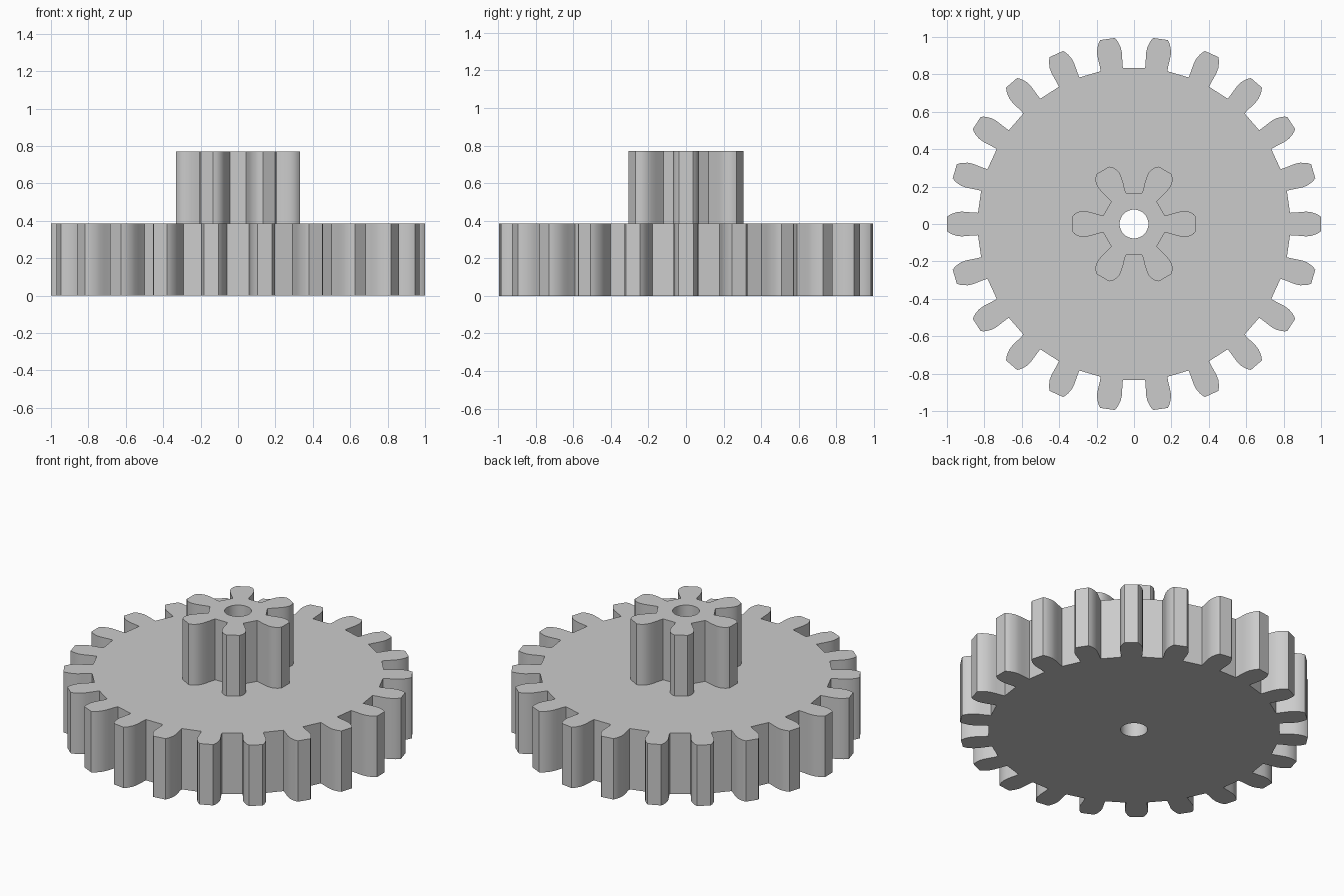
import bpy
import bmesh
from math import cos, sin, tau, radians

cube = bpy.data.objects.get("Cube")
if cube:
    bpy.data.objects.remove(cube, do_unlink=True)

BORE_RADIUS = 0.077
BORE_SIDES = 48
THICKNESS = 0.385

# Material
grey = bpy.data.materials.new("light grey")
grey.use_nodes = True
colour = (0.6, 0.6, 0.6, 1)
grey.diffuse_color = colour
grey.node_tree.nodes["Principled BSDF"].inputs["Base Color"].default_value = colour


def gear_outline(teeth, flank):
    """Repeat one mirrored tooth; flank holds (radius, half width) from root to tip."""
    tooth = [(r, -w) for r, w in flank] + [(r, w) for r, w in reversed(flank)]
    points = []
    for i in range(teeth):
        a = tau * i / teeth
        points += [(x * cos(a) - y * sin(a), x * sin(a) + y * cos(a)) for x, y in tooth]
    return points


def add_loop(bm, points, z):
    verts = [bm.verts.new((x, y, z)) for x, y in points]
    return [bm.edges.new((v, verts[i - 1])) for i, v in enumerate(verts)]


def make_gear(name, teeth, flank, z):
    bore = [(BORE_RADIUS * cos(tau * i / BORE_SIDES), BORE_RADIUS * sin(tau * i / BORE_SIDES))
            for i in range(BORE_SIDES)]
    bm = bmesh.new()
    edges = add_loop(bm, gear_outline(teeth, flank), z) + add_loop(bm, bore, z)
    bmesh.ops.triangle_fill(bm, edges=edges, use_beauty=True, normal=(0, 0, 1))
    # Keep the first cap and raise a second one
    result = bmesh.ops.extrude_face_region(bm, geom=bm.faces[:], use_keep_orig=True)
    raised = [g for g in result["geom"] if isinstance(g, bmesh.types.BMVert)]
    bmesh.ops.translate(bm, verts=raised, vec=(0, 0, THICKNESS))
    bmesh.ops.recalc_face_normals(bm, faces=bm.faces[:])
    mesh = bpy.data.meshes.new(name)
    bm.to_mesh(mesh)
    bm.free()
    mesh.materials.append(grey)
    obj = bpy.data.objects.new(name, mesh)
    bpy.context.collection.objects.link(obj)
    bpy.ops.object.select_all(action="DESELECT")
    obj.select_set(True)
    bpy.context.view_layer.objects.active = obj
    bpy.ops.object.shade_smooth_by_angle(angle=radians(25))
    return obj


# Large lower gear
make_gear("large_gear", 22, [
    (0.834, 0.060), (0.86, 0.061), (0.89, 0.064), (0.92, 0.066),
    (0.945, 0.064), (0.97, 0.056), (0.985, 0.049), (0.999, 0.039)], 0)

# Small upper gear
make_gear("small_gear", 6, [
    (0.165, 0.045), (0.19, 0.051), (0.22, 0.060), (0.25, 0.067),
    (0.278, 0.069), (0.30, 0.064), (0.318, 0.054), (0.332, 0.038)], THICKNESS)
